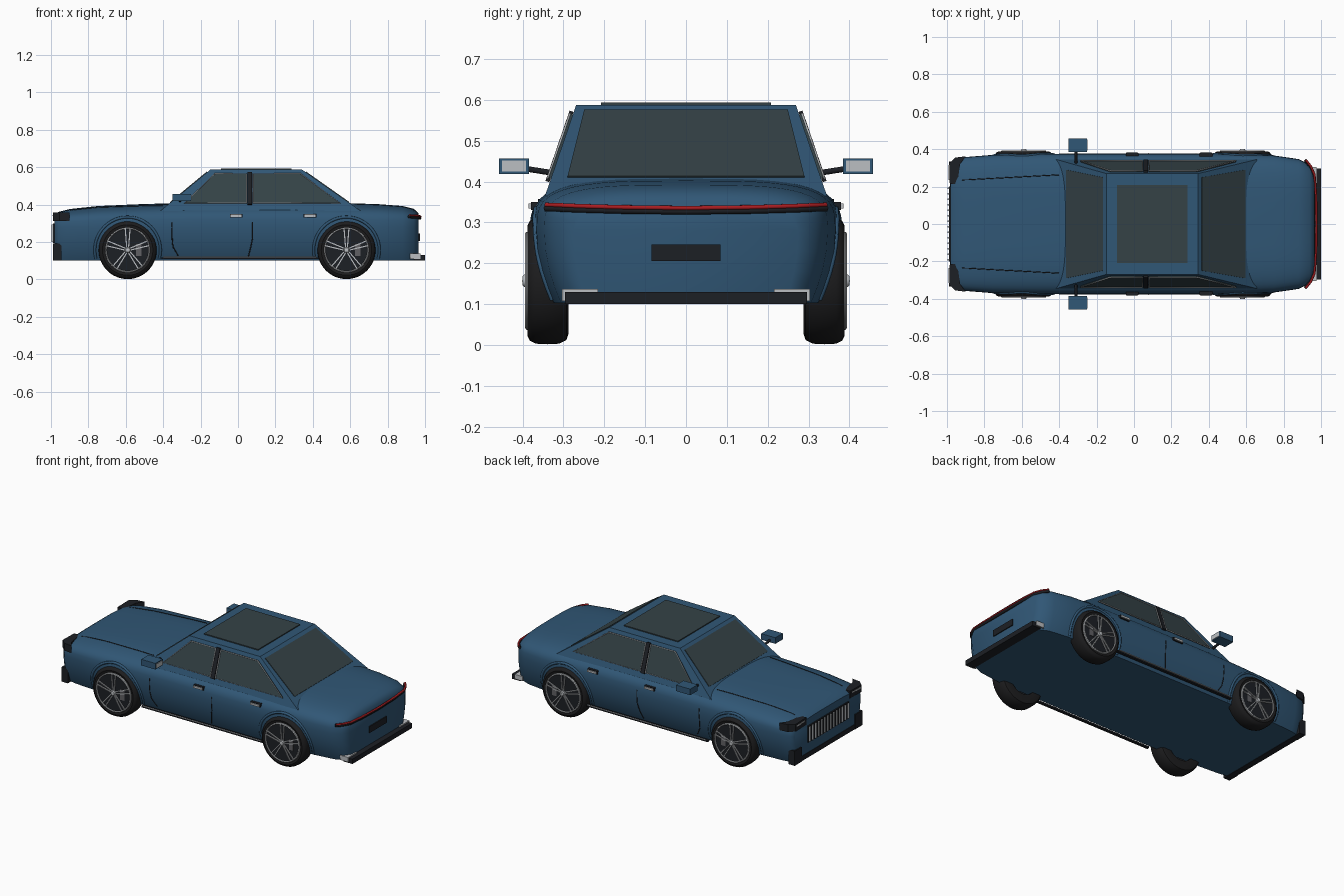
import bpy, bmesh, math
from mathutils import Vector, Matrix

if "Cube" in bpy.data.objects:
    bpy.data.objects.remove(bpy.data.objects["Cube"])


def material(name, c):
    m = bpy.data.materials.new(name)
    m.diffuse_color = (*c, 1)
    m.use_nodes = True
    m.node_tree.nodes["Principled BSDF"].inputs["Base Color"].default_value = m.diffuse_color
    return m


PAINT = material("paint", (0.03, 0.095, 0.18))
GLASS = material("glass", (0.035, 0.055, 0.062))
BLACK = material("black_trim", (0.012, 0.014, 0.018))
RUBBER = material("rubber", (0.012, 0.012, 0.013))
SILVER = material("silver", (0.5, 0.52, 0.54))
RED = material("red_lamp", (0.4, 0.012, 0.015))


def mesh(name, verts, faces, mat, smooth=None):
    bm = bmesh.new()
    vs = [bm.verts.new(v) for v in verts]
    for f in faces:
        bm.faces.new([vs[i] for i in f])
    bmesh.ops.recalc_face_normals(bm, faces=bm.faces)
    me = bpy.data.meshes.new(name)
    bm.to_mesh(me)
    bm.free()
    me.materials.append(mat)
    ob = bpy.data.objects.new(name, me)
    bpy.context.collection.objects.link(ob)
    if smooth:
        bpy.ops.object.select_all(action='DESELECT')
        ob.select_set(True)
        bpy.context.view_layer.objects.active = ob
        bpy.ops.object.shade_smooth_by_angle(angle=math.radians(smooth))
    return ob


def loft(name, rings, mat, smooth=40, caps=True, closed=False):
    n = len(rings[0])
    m = len(rings)
    faces = [(i * n + j, i * n + (j + 1) % n, (i + 1) % m * n + (j + 1) % n, (i + 1) % m * n + j)
             for i in range(m if closed else m - 1) for j in range(n)]
    if caps and not closed:
        faces += [tuple(range(n)), tuple(range((m - 1) * n, m * n))]
    return mesh(name, [v for r in rings for v in r], faces, mat, smooth)


def plate(name, pts, t, mat):
    """Flat polygon thickened by t to both sides."""
    p = [Vector(q) for q in pts]
    nrm = (p[1] - p[0]).cross(p[2] - p[1]).normalized() * t
    return loft(name, [[q - nrm for q in p], [q + nrm for q in p]], mat, None)


def box(name, x, y, z, mat):
    zc = (z[0] + z[1]) / 2
    return plate(name, [(x[0], y[0], zc), (x[1], y[0], zc), (x[1], y[1], zc), (x[0], y[1], zc)],
                 (z[1] - z[0]) / 2, mat)


def tube(name, pts, r, mat, cyclic=False):
    cu = bpy.data.curves.new(name, 'CURVE')
    cu.dimensions = '3D'
    cu.bevel_depth = r
    cu.bevel_resolution = 1
    cu.use_fill_caps = True
    sp = cu.splines.new('POLY')
    sp.points.add(len(pts) - 1)
    for q, p in zip(sp.points, pts):
        q.co = (*p, 1)
    sp.use_cyclic_u = cyclic
    cu.materials.append(mat)
    ob = bpy.data.objects.new(name, cu)
    bpy.context.collection.objects.link(ob)
    bpy.ops.object.select_all(action='DESELECT')
    ob.select_set(True)
    bpy.context.view_layer.objects.active = ob
    bpy.ops.object.convert(target='MESH')


# Body stations: x, half width, top height
ST = [(-.982, .325, .345), (-.96, .345, .361), (-.9, .358, .376), (-.75, .37, .392), (-.5, .375, .403),
      (-.2, .376, .41), (.3, .376, .411), (.6, .373, .407), (.75, .366, .402), (.88, .347, .392),
      (.94, .318, .377), (.966, .275, .352)]
ZM, ZB, N = .28, .102, 3.5


def station(x):
    x = min(max(x, ST[0][0]), ST[-1][0])
    for a, b in zip(ST, ST[1:]):
        if x <= b[0]:
            k = (x - a[0]) / (b[0] - a[0])
            return a[1] + k * (b[1] - a[1]), a[2] + k * (b[2] - a[2])


def side(x, z):
    w, zt = station(x)
    if z > ZM:
        return w * max(0, 1 - min(1, (z - ZM) / (zt - ZM)) ** N) ** (1 / N)
    return w * (1 - .12 * ((ZM - z) / (ZM - ZB)) ** 2)


def top(x, y):
    w, zt = station(x)
    return ZM + (zt - ZM) * (1 - min(1, abs(y) / w) ** N) ** (1 / N)


# Main body shell
rings = []
for x, w, zt in ST:
    half = [(side(x, z), z) for z in (ZB, .115, .14, .18, .23)]
    for i in range(13):
        a = math.pi / 2 * i / 12
        half.append((w * math.cos(a) ** (2 / N), ZM + (zt - ZM) * math.sin(a) ** (2 / N)) if i < 12 else (0, zt))
    rings.append([(x, y, z) for y, z in half] + [(x, -y, z) for y, z in reversed(half[:-1])])
loft("body", rings, PAINT, 50)


# Cabin: straight-sided frustum
def cab(z):
    k = (z - .395) / .19
    return .335 - .065 * k, -.38 + .23 * k, .615 - .27 * k


loft("cabin", [[(f, -y, z), (r, -y, z), (r, y, z), (f, y, z)]
               for z in (.365, .587) for y, f, r in [cab(z)]], PAINT, None)
y0, f0, r0 = cab(.41)
y1, f1, r1 = cab(.573)
plate("windshield", [(f0, -y0 + .04, .41), (f0, y0 - .04, .41), (f1, y1 - .025, .573), (f1, -y1 + .025, .573)], .004, GLASS)
plate("rear_window", [(r0, -y0 + .04, .41), (r0, y0 - .04, .41), (r1, y1 - .025, .573), (r1, -y1 + .025, .573)], .004, GLASS)
box("sunroof", (-.09, .285), (-.208, .208), (.58, .593), GLASS)

for s in (1, -1):
    # Side windows with bright trim and dark pillar
    for nm, w in (("front", [(-.285, .408), (-.125, .565), (.045, .565), (.045, .408)]),
                  ("rear", [(.08, .408), (.08, .565), (.335, .565), (.545, .408)])):
        plate(nm + "_side_window", [(x, s * (cab(z)[0] + .002), z) for x, z in w], .004, GLASS)
        tube(nm + "_window_trim", [(x, s * (cab(z)[0] + .008), z) for x, z in w], .003, SILVER, True)
    plate("door_pillar", [(x, s * (cab(z)[0] + .006), z) for x, z in ((.05, .4), (.075, .4), (.075, .572), (.05, .572))],
          .005, BLACK)

    # Door seams, hood seam, handles and sill rail
    for q in ([(-.35, .375), (-.352, .3), (-.352, .22), (-.348, .175), (-.32, .125)],
              [(.072, .375), (.078, .3), (.078, .22), (.068, .17), (.055, .12)]):
        tube("door_seam", [(x, s * side(x, z), z) for x, z in q], .003, BLACK)
    hood = [(-.92 + .052 * i, s * (.235 + .0028 * i)) for i in range(11)]
    tube("hood_seam", [(x, y, top(x, y)) for x, y in hood], .0025, BLACK)
    for x in (-.04, .355):
        box("door_handle", (x, x + .06), (s * .365, s * .386), (.334, .346), SILVER)
        box("handle_recess", (x - .004, x + .064), (s * .36, s * .379), (.33, .35), BLACK)
    box("sill_rail", (-.41, .43), (s * .355, s * .372), (.108, .118), BLACK)
    tube("sill_trim", [(-.4, s * .373, .119), (.42, s * .373, .119)], .003, SILVER)

    # Door mirrors
    box("mirror_housing", (-.35, -.252), (s * .385, s * .458), (.419, .457), PAINT)
    box("mirror_glass", (-.256, -.249), (s * .392, s * .451), (.425, .451), SILVER)
    tube("mirror_stalk", [(-.31, s * .32, .42), (-.31, s * .39, .431)], .008, BLACK)

    # Headlamps, bumper corners, exhaust trims
    plate("headlamp", [(-.985, s * .215, .334), (-.988, s * .325, .334), (-.955, s * .355, .334),
                       (-.9, s * .362, .334), (-.93, s * .32, .334), (-.945, s * .215, .334)], .023, BLACK)
    box("headlamp_strip", (-.991, -.98), (s * .235, s * .315), (.338, .345), SILVER)
    box("bumper_corner", (-.988, -.945), (s * .265, s * .335), (.1, .192), BLACK)
    box("exhaust_trim", (.92, .975), (s * .215, s * .302), (.129, .137), SILVER)
    box("exhaust_trim_end", (.92, .975), (s * .295, s * .304), (.108, .137), SILVER)

    # Wheels
    for cx in (-.59, .58):
        C = Vector((cx, 0, .157))

        def lathe(name, prof, mat):
            loft(name, [[(cx + r * math.cos(a), s * y, C.z + r * math.sin(a)) for r, y in prof]
                        for a in (2 * math.pi * i / 48 for i in range(48))], mat, 40, closed=True)

        lathe("tyre", [(.09, .382), (.118, .382), (.135, .388), (.147, .382), (.154, .368), (.1555, .34),
                       (.154, .31), (.145, .293), (.13, .288), (.09, .29)], RUBBER)
        lathe("rim_ring", [(.112, .38), (.112, .391), (.115, .394), (.12, .391), (.12, .38)], SILVER)
        lathe("wheel_disc", [(.001, .375), (.001, .387), (.114, .387), (.114, .375)], BLACK)
        lathe("hub_cap", [(.001, .385), (.001, .401), (.012, .4), (.015, .396), (.016, .385)], SILVER)
        box("brake_caliper", (cx + .045, cx + .075), (s * .38, s * .389), (.125, .19),
            material("caliper", (.12, .12, .13)) if "caliper" not in bpy.data.materials else bpy.data.materials["caliper"])
        for i in range(5):
            a = math.pi / 2 + i * math.tau / 5
            u = Vector((math.cos(a), 0, math.sin(a)))
            v = Vector((-u.z, 0, u.x))
            o = C + Vector((0, s * .39, 0))
            for k in (-1, 1):
                plate("wheel_spoke", [o + u * r + v * k * d for r, d in
                                      ((.014, .002), (.114, .01), (.114, .016), (.014, .008))], .004, SILVER)
        # Wheel arch lip
        arch = [(cx + .176 * math.cos(a), C.z + .176 * math.sin(a))
                for a in (math.radians(-15 + 210 * i / 28) for i in range(29))]
        tube("arch_lip", [(x, s * (side(x, z) - .001), z) for x, z in arch], .008, PAINT)

# Front grille and lower lip
box("grille", (-.99, -.975), (-.2, .2), (.195, .298), BLACK)
for i in range(14):
    y = -.19 + .38 * i / 13
    box("grille_bar", (-.998, -.985), (y - .004, y + .004), (.2, .293), SILVER)
box("front_lip", (-.985, -.945), (-.33, .33), (.1, .13), BLACK)

# Rear lamp bar, number panel and bumper
bar = [(.918, .343, .343), (.945, .31, .342), (.965, .265, .34), (.973, .16, .337), (.976, 0, .335)]
bar += [(x, -y, z) for x, y, z in reversed(bar[:-1])]
tube("rear_lamp_bar", bar, .006, RED)
tube("rear_lamp_base", [(x - .004, y, z - .008) for x, y, z in bar], .009, BLACK)
box("number_panel", (.96, .972), (-.085, .085), (.206, .246), BLACK)
box("rear_bumper", (.94, 1.0), (-.296, .296), (.1, .13), BLACK)
